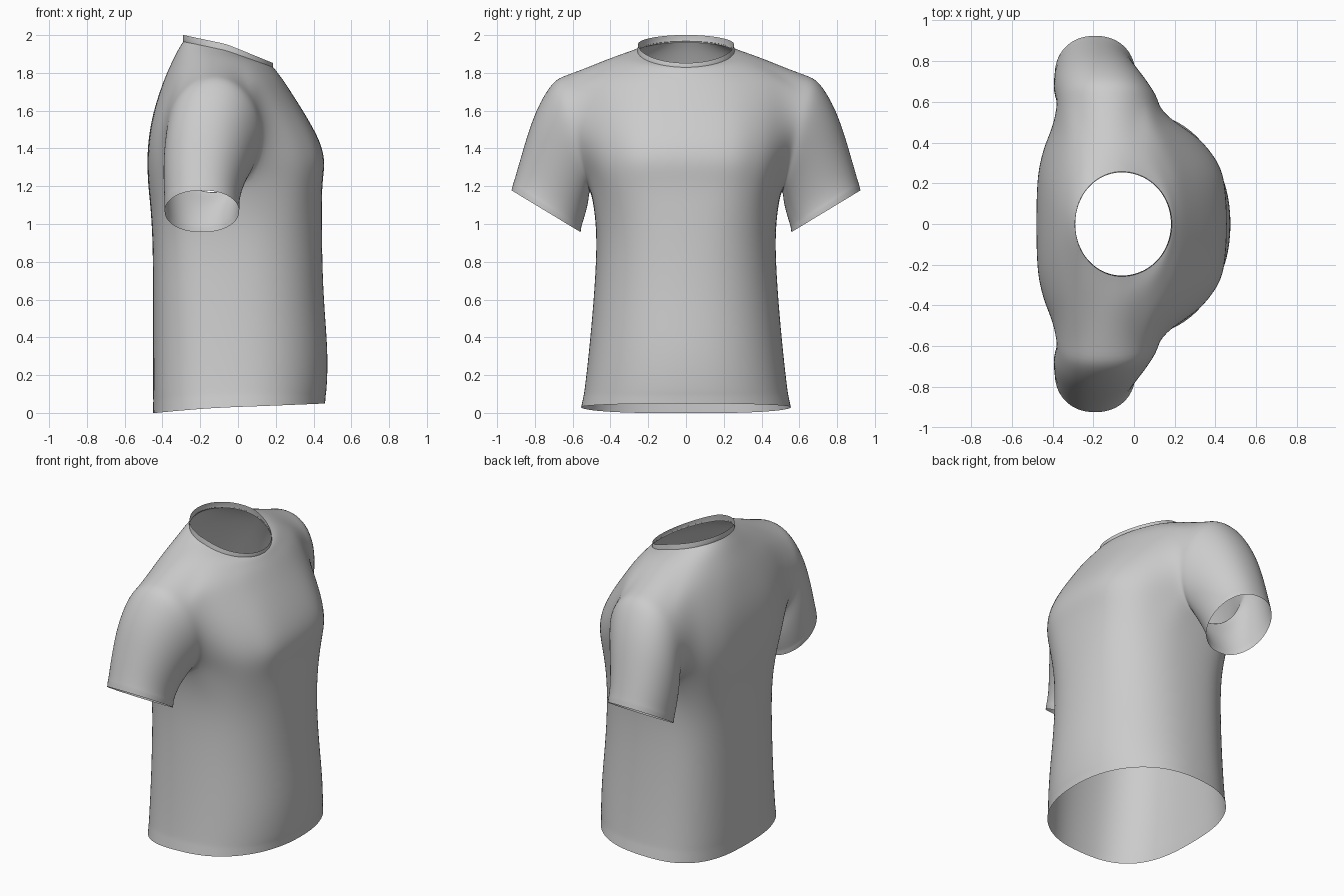
import bpy, bmesh, math

if "Cube" in bpy.data.objects:
    bpy.data.objects.remove(bpy.data.objects["Cube"])

N = 32          # columns around the torso
ARM_ROW = 7     # first row of the armhole (armhole is 5 x 5 faces)

# back x, back z, front x, front z, half width y, side z, widest x,
# front roundness, back roundness
ROWS = [
    (-.452, -.002, .464, .05, .558, .031, -.02, 2.2, 2.7),
    (-.450, .075, .467, .10, .545, .09, -.02, 2.2, 2.7),
    (-.452, .095, .472, .12, .541, .11, -.02, 2.2, 2.7),
    (-.452, .30, .481, .31, .518, .30, -.03, 2.2, 2.65),
    (-.452, .60, .455, .60, .490, .60, -.05, 2.25, 2.65),
    (-.452, .88, .447, .88, .473, .88, -.07, 2.35, 2.7),
    (-.462, 1.07, .447, 1.08, .482, 1.07, -.09, 2.6, 2.9),
    (-.477, 1.20, .447, 1.22, .505, 1.18, -.11, 2.9, 3.3),
    (-.482, 1.32, .466, 1.33, .53, 1.30, -.12, 3.0, 3.6),
    (-.478, 1.43, .438, 1.44, .555, 1.42, -.13, 2.75, 3.5),
    (-.458, 1.56, .365, 1.57, .585, 1.56, -.14, 2.5, 3.0),
    (-.423, 1.68, .295, 1.68, .615, 1.69, -.14, 2.1, 2.4),
    (-.387, 1.78, .243, 1.76, .63, 1.785, -.13, 1.9, 2.0),
    (-.350, 1.86, .212, 1.80, .50, 1.84, -.11, 1.85, 1.9),
    (-.318, 1.925, .193, 1.825, .36, 1.895, -.09, 1.9, 1.9),
    (-.290, 1.968, .183, 1.832, .258, 1.918, -.06, 2.0, 2.0),
]

# sleeve rings: outer y, outer z, inner y, inner z, centre x, half width x
SLEEVE = [
    (.705, 1.768, .512, 1.16, -.13, .252),
    (.80, 1.605, .515, 1.115, -.16, .237),
    (.858, 1.42, .525, 1.07, -.18, .217),
    (.892, 1.30, .54, 1.02, -.19, .204),
    (.914, 1.225, .550, .988, -.191, .200),
    (.918, 1.215, .552, .98, -.191, .202),
    (.927, 1.18, .555, .955, -.191, .200),
]


def ring_point(row, j, bend=1.0):
    b, zb, f, zf, w, zs, cx, nf, nb = row
    a = 2 * math.pi * j / N
    c, s = math.cos(a), math.sin(a)
    ex, ez, n = (f, zf, nf) if c > 0 else (b, zb, nb)
    x = cx + (ex - cx) * abs(c) ** (2 / n)
    y = math.copysign(w * abs(s) ** (2 / n), s)
    return x, y, zs + (ez - zs) * abs(c) ** bend


def loft(bm, rings):
    for r0, r1 in zip(rings, rings[1:]):
        n = len(r0)
        for i in range(n):
            k = (i + 1) % n
            bm.faces.new((r0[i], r0[k], r1[k], r1[i]))


def finish(bm, name, levels):
    bmesh.ops.recalc_face_normals(bm, faces=bm.faces)
    for f in bm.faces:
        f.smooth = True
    me = bpy.data.meshes.new(name)
    bm.to_mesh(me)
    bm.free()
    ob = bpy.data.objects.new(name, me)
    bpy.context.collection.objects.link(ob)
    sub = ob.modifiers.new("smooth", 'SUBSURF')
    sub.levels = sub.render_levels = levels
    return ob


# Torso grid, open at hem and neck
bm = bmesh.new()
grid = [[bm.verts.new(ring_point(r, j, 1.5 if 2 < i < 15 else 1.0)) for j in range(N)]
        for i, r in enumerate(ROWS)]
loft(bm, grid)

loops = []
for side in (1, -1):
    col = lambda j: (side * j) % N
    # Cut the armhole out of the side of the torso
    block = [[grid[ARM_ROW + r][col(6 + c)] for c in range(6)] for r in range(6)]
    inner = [v for row in block[1:-1] for v in row[1:-1]]
    bmesh.ops.delete(bm, geom=inner, context='VERTS')
    loop = (block[0][:-1] + [block[r][5] for r in range(5)]
            + block[5][:0:-1] + [block[r][0] for r in range(5, 0, -1)])
    # Round the armhole edge
    for i, v in enumerate(loop):
        a = math.radians(-45 - 18 * i)
        z = 1.482 + .308 * math.sin(a)
        v.co = (-.128 + .256 * math.cos(a), side * (.505 + (z - 1.18) * .215), z)
    loops.append((side, loop))

# Relax the cloth around the armholes
fixed = {v for _, l in loops for v in l}
near = [grid[r][(s * j) % N] for s in (1, -1)
        for r in range(ARM_ROW - 1, ARM_ROW + 7) for j in range(3, 15)]
near = [v for v in near if v.is_valid and v not in fixed]
for _ in range(2):
    bmesh.ops.smooth_vert(bm, verts=near, factor=.4,
                          use_axis_x=True, use_axis_y=True, use_axis_z=True)

# Sleeves grow from the armhole edges
for side, loop in loops:
    rings = [loop]
    for oy, oz, iy, iz, cx, hx in SLEEVE:
        ring = []
        for i in range(len(loop)):
            a = math.radians(-45 - 18 * i)
            t = math.sin(a)
            y = (oy + iy) / 2 + t * (oy - iy) / 2
            z = (oz + iz) / 2 + t * (oz - iz) / 2
            c = math.copysign(abs(math.cos(a)) ** .9, math.cos(a))
            ring.append(bm.verts.new((cx + hx * c, side * y, z)))
        rings.append(ring)
    loft(bm, rings)
finish(bm, "shirt", 2)

# Collar band
bm = bmesh.new()
band = [
    (-.291, 1.962, .186, 1.822, .260, 1.908, -.06, 2.0, 2.0),
    (-.294, 1.975, .189, 1.833, .259, 1.922, -.06, 2.0, 2.0),
    (-.292, 2.001, .186, 1.852, .255, 1.952, -.06, 2.0, 2.0),
]
loft(bm, [[bm.verts.new(ring_point(r, j)) for j in range(N)] for r in band])
finish(bm, "collar", 2)
